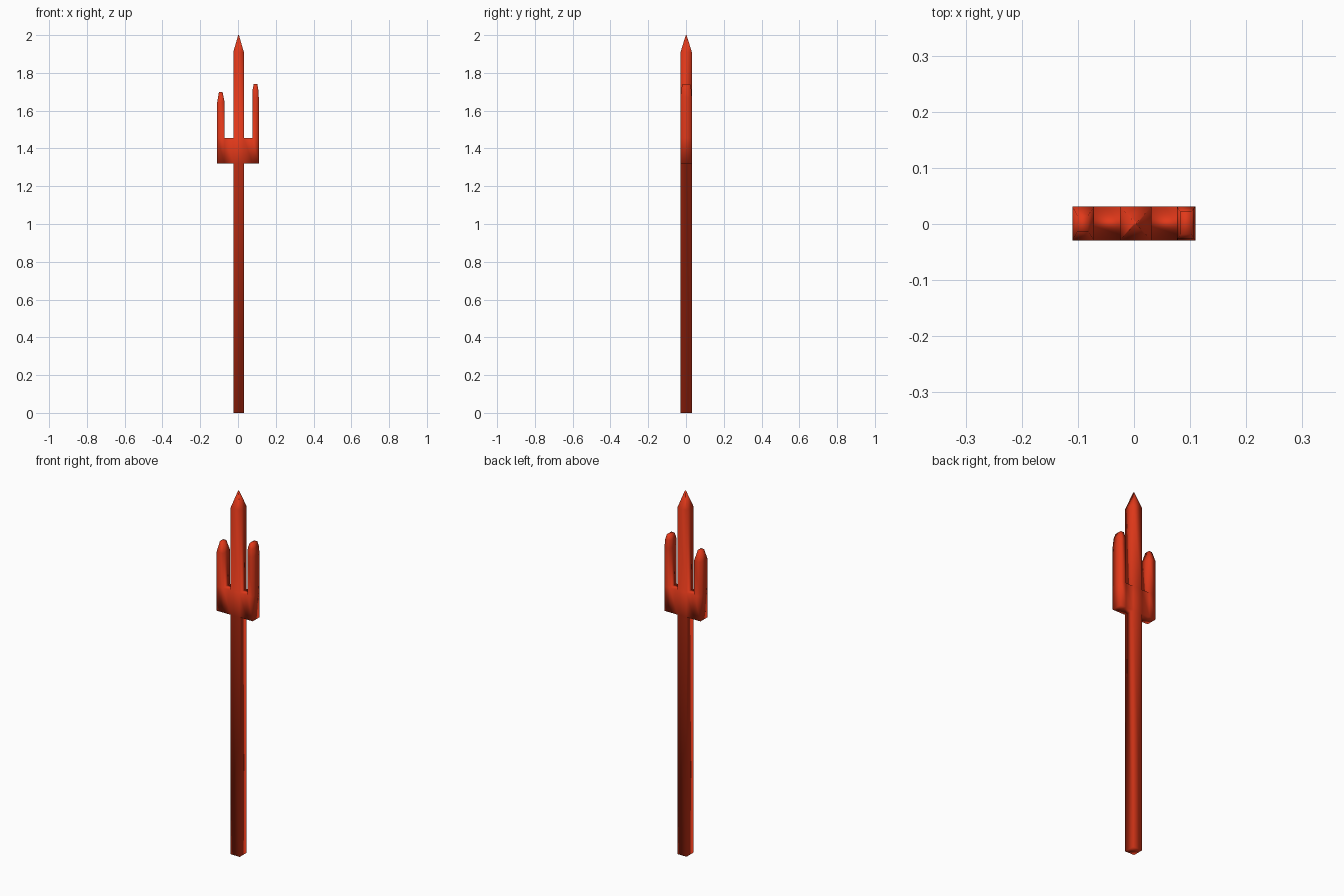
import bpy, bmesh
from mathutils import Vector

if "Cube" in bpy.data.objects:
    bpy.data.objects.remove(bpy.data.objects["Cube"])

Y0, Y1 = -0.029, 0.031
XS = [-0.11, -0.071, -0.025, 0.031, 0.077, 0.11]
Z0, Z1 = 1.32, 1.455

bm = bmesh.new()

# crossbar: a closed box divided into five cells across its width
rings = [[bm.verts.new((x, y, z)) for y, z in ((Y0, Z0), (Y1, Z0), (Y1, Z1), (Y0, Z1))] for x in XS]
tops, bottoms = [], []
for a, b in zip(rings, rings[1:]):
    quads = [bm.faces.new((a[i], a[(i + 1) % 4], b[(i + 1) % 4], b[i])) for i in range(4)]
    bottoms.append(quads[0])
    tops.append(quads[2])
bm.faces.new(rings[0])
bm.faces.new(rings[-1])
bmesh.ops.recalc_face_normals(bm, faces=bm.faces)


def extrude_to(face, x0, x1, y0, y1, z):
    """Extrude a face and fit its end to the given rectangle at height z."""
    c = face.calc_center_median()
    new = bmesh.ops.extrude_discrete_faces(bm, faces=[face])["faces"][0]
    for v in new.verts:
        v.co = Vector((x0 if v.co.x < c.x else x1, y0 if v.co.y < c.y else y1, z))
    return new


# shaft
extrude_to(bottoms[2], XS[2], XS[3], Y0, Y1, 0.0)

# middle prong with pyramid point
f = extrude_to(tops[2], XS[2], XS[3], Y0, Y1, 1.91)
extrude_to(f, 0.001, 0.005, -0.001, 0.003, 2.0)

# left prong
f = extrude_to(tops[0], XS[0], XS[1], Y0, Y1, 1.645)
extrude_to(f, -0.101, -0.082, -0.013, 0.015, 1.70)

# right prong, slightly taller with a rounded shoulder
f = extrude_to(tops[4], XS[4], XS[5], Y0, Y1, 1.67)
f = extrude_to(f, 0.078, 0.107, -0.026, 0.028, 1.715)
extrude_to(f, 0.083, 0.102, -0.018, 0.022, 1.74)

bmesh.ops.recalc_face_normals(bm, faces=bm.faces)
for f in bm.faces:
    f.smooth = True

mesh = bpy.data.meshes.new("trident")
bm.to_mesh(mesh)
bm.free()
obj = bpy.data.objects.new("trident", mesh)
bpy.context.collection.objects.link(obj)

mat = bpy.data.materials.new("red")
mat.diffuse_color = (0.75, 0.04, 0.01, 1)
mat.use_nodes = True
mat.node_tree.nodes["Principled BSDF"].inputs["Base Color"].default_value = mat.diffuse_color
mesh.materials.append(mat)
